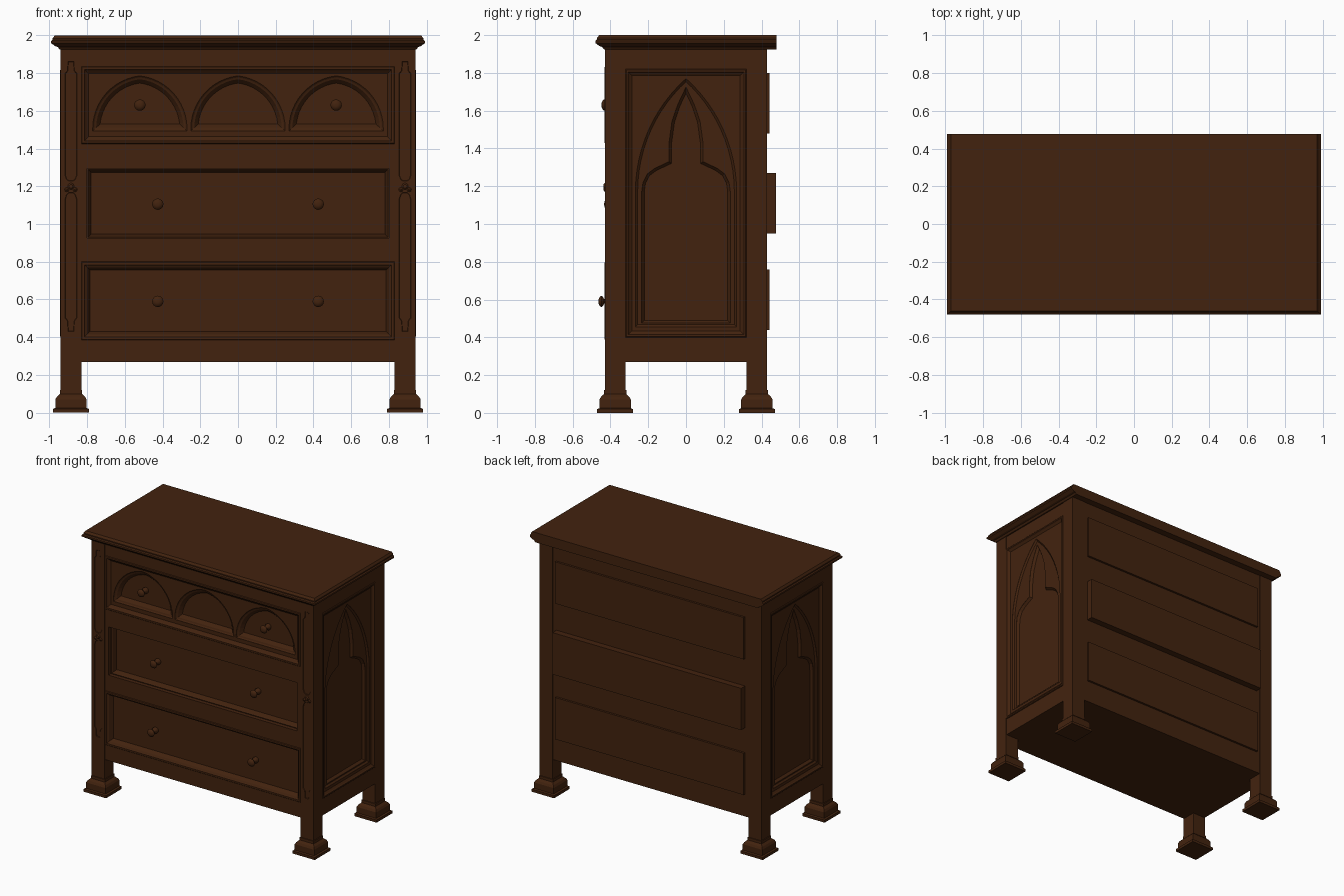
import bpy, bmesh, math
from mathutils import Vector

old = bpy.data.objects.get("Cube")
if old:
    bpy.data.objects.remove(old, do_unlink=True)

wood = bpy.data.materials.new("dark_wood")
wood.use_nodes = True
wood.diffuse_color = (0.055, 0.0165, 0.0045, 1)
bsdf = wood.node_tree.nodes["Principled BSDF"]
bsdf.inputs["Base Color"].default_value = wood.diffuse_color
bsdf.inputs["Roughness"].default_value = 0.7

PLANES = {
    "front": lambda u, v, d: (u, d, v),
    "side": lambda u, v, d: (d, u, v),
    "top": lambda u, v, d: (u, v, d),
}


def mirrored(half, cx=0):
    """Closed outline from its right half, listed bottom to top."""
    left = [(-u, v) for u, v in reversed(half) if u > 0]
    return [(cx + u, v) for u, v in half + left]


def rect(w, z0, z1, cx=0):
    return mirrored([(w, z0), (w, z1)], cx)


def pointed(w, z0, spring, apex, cx=0, n=12):
    """Pointed arch outline."""
    h = apex - spring
    r = (w * w + h * h) / (2 * w)
    top = math.asin(h / r)
    arc = [(w - r + r * math.cos(top * i / n), spring + r * math.sin(top * i / n))
           for i in range(n)]
    return mirrored([(w, z0)] + arc + [(0, apex)], cx)


def circle(r, cx, cz, n=16):
    return [(cx + r * math.cos(math.tau * i / n), cz + r * math.sin(math.tau * i / n))
            for i in range(n)]


def inset(outline, amount):
    pts = [Vector(p) for p in outline]
    result = []
    for i, c in enumerate(pts):
        a = (c - pts[i - 1]).normalized()
        b = (pts[(i + 1) % len(pts)] - c).normalized()
        n1, n2 = Vector((-a.y, a.x)), Vector((-b.y, b.x))
        result.append(c + (n1 + n2) * amount / (1 + n1.dot(n2)))
    return result


def solid(name, plane, outline, steps):
    """Closed solid through successive (inset, depth) copies of an outline."""
    bm = bmesh.new()
    loops = [[bm.verts.new(PLANES[plane](p.x, p.y, d)) for p in inset(outline, k)]
             for k, d in steps]
    n = len(outline)
    for a, b in zip(loops, loops[1:]):
        for i in range(n):
            j = (i + 1) % n
            bm.faces.new((a[i], a[j], b[j], b[i]))
    bm.faces.new(loops[0])
    bm.faces.new(loops[-1])
    bmesh.ops.recalc_face_normals(bm, faces=bm.faces)
    mesh = bpy.data.meshes.new(name)
    bm.to_mesh(mesh)
    bm.free()
    mesh.materials.append(wood)
    obj = bpy.data.objects.new(name, mesh)
    bpy.context.collection.objects.link(obj)
    return obj


def carve(obj, cutters):
    """Subtract the cutters from an object and discard them."""
    for c in cutters:
        m = obj.modifiers.new("cut", "BOOLEAN")
        m.operation, m.solver, m.object = "DIFFERENCE", "EXACT", c
    graph = bpy.context.evaluated_depsgraph_get()
    mesh = bpy.data.meshes.new_from_object(obj.evaluated_get(graph))
    obj.modifiers.clear()
    obj.data = mesh
    for c in cutters:
        bpy.data.objects.remove(c, do_unlink=True)


# Carcass, with openings for drawers and side panels
body = solid("body", "front", rect(0.936, 0.27, 1.94), [(0, -0.427), (0, 0.427)])
openings = [
    solid("opening", "front", rect(w, z0, z1), [(0, -0.6), (0, -0.33)])
    for w, z0, z1 in [(0.83, 1.425, 1.835), (0.80, 0.925, 1.295), (0.83, 0.385, 0.80)]
]
for s in (-1, 1):
    openings.append(solid("opening", "side", rect(0.32, 0.40, 1.82),
                          [(0, s * 1.1), (0, s * 0.88)]))
carve(body, openings)

# Top slab: moulded front and sides, straight back edge
slab = solid("top_slab", "top", rect(0.99, -0.48, 0.53),
             [(0.045, 1.925), (0.035, 1.938), (0.022, 1.942), (0, 1.958),
              (0, 1.97), (0.008, 1.976), (0.008, 1.984), (0.02, 2.0)])
for v in slab.data.vertices:
    v.co.y = min(v.co.y, 0.478)

# Corner posts and stepped feet
groove = [(0.016, 0), (0.018, 0.05), (0.024, 0.06), (0.032, 0.068), (0.032, 0.66),
          (0.024, 0.685), (0.012, 0.695)]
for sx, side in ((-1, "right"), (1, "left")):
    for sy, end in ((-1, "front"), (1, "back")):
        cx, cy = sx * 0.885, sy * 0.375
        post = solid(f"{end}_{side}_post", "top", rect(0.055, cy - 0.055, cy + 0.055, cx),
                     [(0, 0.10), (0, 1.935)])
        solid(f"{end}_{side}_foot", "top", rect(0.095, cy - 0.095, cy + 0.095, cx),
              [(0, 0), (0, 0.02), (0.012, 0.025), (0.012, 0.07), (0.02, 0.085),
               (0.036, 0.10), (0.036, 0.12), (0.041, 0.122)])
        if end == "front":
            lower = [(u, 0.43 + v * 1.06) for u, v in groove]
            upper = [(u, 1.86 - v * 0.91) for u, v in reversed(groove)]
            carve(post, [solid("groove", "front", mirrored(h, cx),
                               [(0, -0.5), (0, -0.43), (0.008, -0.42)])
                         for h in (lower, upper)])
            for k in (-1, 0, 1):
                solid(f"{side}_post_bead", "front",
                      circle(0.012 + 0.006 * (k == 0), cx + k * 0.022, 1.20 - abs(k) * 0.018, 8),
                      [(0, -0.42), (0, -0.43), (0.007, -0.436)])

# Drawers: raised rim, sloped border, flat field
rim = [(0, -0.32), (0, -0.426), (0.004, -0.431), (0.016, -0.431), (0.02, -0.424),
       (0.03, -0.418), (0.045, -0.388)]
top_drawer = solid("top_drawer", "front", rect(0.83, 1.425, 1.835),
                   rim[:-2] + [(0.024, -0.42), (0.038, -0.408)])
middle_drawer = solid("middle_drawer", "front", rect(0.80, 0.925, 1.295),
                      [(0, -0.32), (0, -0.396), (0.006, -0.398), (0.012, -0.39),
                       (0.022, -0.358)])
bottom_drawer = solid("bottom_drawer", "front", rect(0.83, 0.385, 0.80), rim)
carve(top_drawer, [
    solid("arch", "front", pointed(0.25, 1.492, 1.505, 1.785, cx),
          [(0, -0.5), (0, -0.407), (0.008, -0.40), (0.018, -0.396), (0.038, -0.372)])
    for cx in (-0.52, 0, 0.52)
])

# Turned knobs
turning = [(0.008, -0.005), (0.006, 0.012), (0.018, 0.03), (0.018, 0.045), (0.005, 0.052),
           (0, 0.06), (0.005, 0.068), (0.016, 0.074), (0.024, 0.075)]
knobs = []
for name, x, z, y in [("top", 0.52, 1.63, -0.372), ("middle", 0.425, 1.105, -0.358),
                      ("bottom", 0.425, 0.59, -0.388)]:
    for s in (-1, 1):
        knobs.append(solid(f"{name}_drawer_knob", "front", circle(0.03, s * x, z),
                           [(k, y - d) for k, d in turning]))

# Side panels with a pointed arch and a cusped inner arch
cusped = mirrored([(0.235, 0.475), (0.235, 1.17), (0.228, 1.22), (0.205, 1.265),
                   (0.165, 1.295), (0.09, 1.33), (0.09, 1.43), (0.075, 1.54),
                   (0.045, 1.63), (0, 1.725)])
for s, side in ((-1, "right"), (1, "left")):
    panel = solid(f"{side}_side_panel", "side", rect(0.32, 0.40, 1.82),
                  [(k, s * d) for k, d in [(0, 0.86), (0, 0.939), (0.004, 0.943),
                                           (0.014, 0.943), (0.02, 0.936), (0.034, 0.926)]])
    carve(panel, [
        solid("arch", "side", pointed(0.268, 0.455, 1.17, 1.77),
              [(0, s * 1.1), (0, s * 0.925), (0.012, s * 0.914)]),
        solid("cusped_arch", "side", cusped,
              [(0, s * 1.1), (0, s * 0.913), (0.014, s * 0.895)]),
    ])

# Drawer boxes showing through the back
for name, z, y in [("top", 1.48, 0.443), ("middle", 0.95, 0.476), ("bottom", 0.44, 0.443)]:
    solid(f"{name}_drawer_back", "front", rect(0.80, z, z + 0.32), [(0, 0.40), (0, y)])

# Soft shading on turned parts
bpy.ops.object.select_all(action="DESELECT")
for k in knobs:
    k.select_set(True)
bpy.context.view_layer.objects.active = knobs[0]
bpy.ops.object.shade_smooth_by_angle(angle=math.radians(50))
